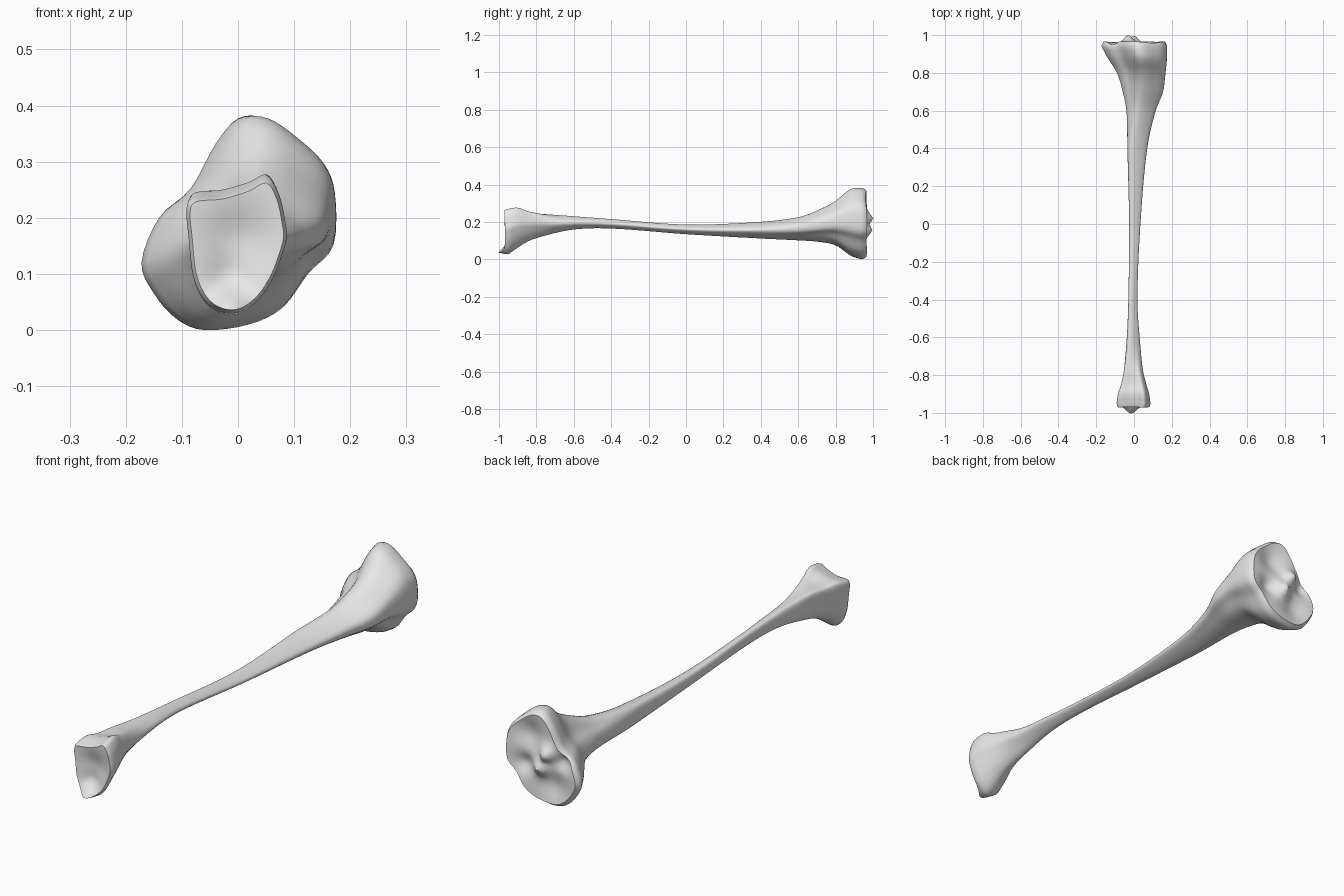
import bpy, bmesh, math
from mathutils import Vector

cube = bpy.data.objects.get("Cube")
if cube:
    bpy.data.objects.remove(cube, do_unlink=True)

# Bone colour
bone = bpy.data.materials.new("plain_grey")
bone.use_nodes = True
colour = (0.8, 0.8, 0.8, 1)
bone.diffuse_color = colour
bone.node_tree.nodes["Principled BSDF"].inputs["Base Color"].default_value = colour

# Stations along the bone in hundredths: y, left edge, right edge, bottom, top
STATIONS = [
    (-95, -9.2, 8.7, 3, 27), (-90, -8.5, 8, 6.5, 27.7), (-85, -6.8, 6.5, 9.5, 25.8),
    (-78, -5.4, 4.8, 12, 24.4), (-60, -3.8, 3, 16, 23), (-40, -3, 1.8, 16.5, 21.5),
    (0, -2.6, 3.4, 13.5, 18.6), (40, -3.5, 7, 11.2, 20), (60, -4, 11.5, 10.2, 22.5),
    (70, -6, 15.3, 9.5, 26), (80, -9, 16.5, 7.5, 31), (88, -14, 17.2, 2, 37.2),
    (94, -17.2, 17.2, 0, 37.8),
]

# End outlines in hundredths, counterclockwise from the right
KNEE = [(17.2, 24), (15, 29.5), (9.5, 34.5), (4.5, 37.6), (0, 37.5), (-4, 33), (-8.5, 25),
        (-14, 20), (-17.2, 12), (-15, 6.5), (-11, 2), (-6, 0), (2, 1), (8, 4), (12.5, 10), (17, 15)]
ANKLE = [(8.5, 20), (7.5, 24.5), (5.5, 27.6), (2, 26), (-3, 24.5), (-8, 24), (-9.2, 22),
         (-8.8, 17), (-8, 10), (-6, 5.5), (-3, 3.3), (0.5, 3.3), (4, 6), (6.5, 10), (8, 14), (8.8, 17)]
COUNT = len(KNEE)


def fit(points, x0=-1, x1=1, z0=-1, z1=1):
    """Stretch an outline to fill a box."""
    xs, zs = [p[0] for p in points], [p[1] for p in points]
    sx = (x1 - x0) / (max(xs) - min(xs))
    sz = (z1 - z0) / (max(zs) - min(zs))
    return [Vector((x0 + (p[0] - min(xs)) * sx, z0 + (p[1] - min(zs)) * sz)) for p in points]


def smoothstep(a, b, t):
    t = min(1, max(0, (t - a) / (b - a)))
    return t * t * (3 - 2 * t)


def hermite(a, b, ma, mb, t):
    s = t * t * (3 - 2 * t)
    return a * (1 - s) + b * s + ma * t * (1 - t) ** 2 - mb * t * t * (1 - t)


def smooth_loop(points, steps=4):
    """Closed spline through the outline points."""
    n = len(points)
    out = []
    for i in range(n):
        p, a, b, q = (points[(i + k) % n] for k in (-1, 0, 1, 2))
        out += [hermite(a, b, (b - p) / 2, (q - a) / 2, k / steps) for k in range(steps)]
    return out


def station_box(y):
    """Smoothly interpolated edges of the bone at y."""
    n = len(STATIONS)
    i = max(k for k in range(n - 1) if STATIONS[k][0] <= y)

    def slope(k, c):
        a, b = STATIONS[max(k - 1, 0)], STATIONS[min(k + 1, n - 1)]
        return (b[c] - a[c]) / (b[0] - a[0])

    a, b = STATIONS[i], STATIONS[i + 1]
    h = b[0] - a[0]
    return [hermite(a[c], b[c], slope(i, c) * h, slope(i + 1, c) * h, (y - a[0]) / h)
            for c in range(1, 5)]


# Rounded triangle for the shaft, with its crest towards +x
angles = [math.tau * k / COUNT for k in range(COUNT)]
shaft = fit([(math.cos(a) + 0.14 * math.cos(2 * a), math.sin(a) - 0.14 * math.sin(2 * a)) for a in angles])
knee, ankle = fit(KNEE), fit(ANKLE)


def section(y):
    up = smoothstep(35, 90, y)
    down = smoothstep(-60, -92, y)
    mixed = [s * (1 - up - down) + k * up + a * down for s, k, a in zip(shaft, knee, ankle)]
    return [p / 100 for p in smooth_loop(fit(mixed, *station_box(y)))]


def relief(base, bumps):
    """Joint surface: a base level plus rounded bumps (x, z, radius, height)."""
    def level(p):
        return base + sum(h * math.exp(-((p.x - x) ** 2 + (p.y - z) ** 2) / r ** 2)
                          for x, z, r, h in bumps)
    return level


# Two dished condyles, a double ridge between them, and a notch at either side
knee_face = relief(0.967, [(0.06, 0.28, 0.06, -0.025), (-0.06, 0.09, 0.06, -0.02),
                           (-0.03, 0.22, 0.03, 0.034), (0.0, 0.155, 0.03, 0.032),
                           (-0.1, 0.2, 0.035, -0.025), (0.08, 0.15, 0.04, -0.025)])
# Hollow socket with a projecting tip below
ankle_face = relief(-0.972, [(0, 0.16, 0.06, 0.022), (-0.015, 0.09, 0.04, 0.018),
                             (-0.015, 0.035, 0.035, -0.034)])

bm = bmesh.new()


def add_ring(points, depth):
    return [bm.verts.new((p.x, depth(p), p.y)) for p in points]


def bridge(a, b):
    n = len(a)
    for i in range(n):
        j = (i + 1) % n
        bm.faces.new((a[i], a[j], b[j], b[i]))


def cap(edge, outline, face):
    """Close an end with shrinking rings that follow the joint surface."""
    centre = sum(outline, Vector((0, 0))) / len(outline)
    previous = edge
    for scale in (0.975, 0.93, 0.85, 0.75, 0.65, 0.55, 0.45, 0.35, 0.25, 0.15, 0.06):
        ring = [centre + (p - centre) * scale for p in outline]
        rim = edge[0].co.y
        blend = min(1, (1 - scale) / 0.05)
        current = add_ring(ring, lambda p: rim + (face(p) - rim) * blend)
        bridge(previous, current)
        previous = current
    bm.faces.new(previous)


# Shaft and flared ends
first, last, steps = STATIONS[0][0], STATIONS[-1][0], 90
rings = []
for k in range(steps + 1):
    y = first + (last - first) * k / steps
    rings.append(add_ring(section(y), lambda p: y / 100))
for a, b in zip(rings, rings[1:]):
    bridge(a, b)
cap(rings[0], section(first), ankle_face)
cap(rings[-1], section(last), knee_face)
bmesh.ops.recalc_face_normals(bm, faces=bm.faces[:])

mesh = bpy.data.meshes.new("shin_bone")
bm.to_mesh(mesh)
bm.free()
mesh.materials.append(bone)
obj = bpy.data.objects.new("shin_bone", mesh)
bpy.context.collection.objects.link(obj)

bpy.ops.object.select_all(action='DESELECT')
obj.select_set(True)
bpy.context.view_layer.objects.active = obj
bpy.ops.object.shade_smooth_by_angle(angle=math.radians(50))
